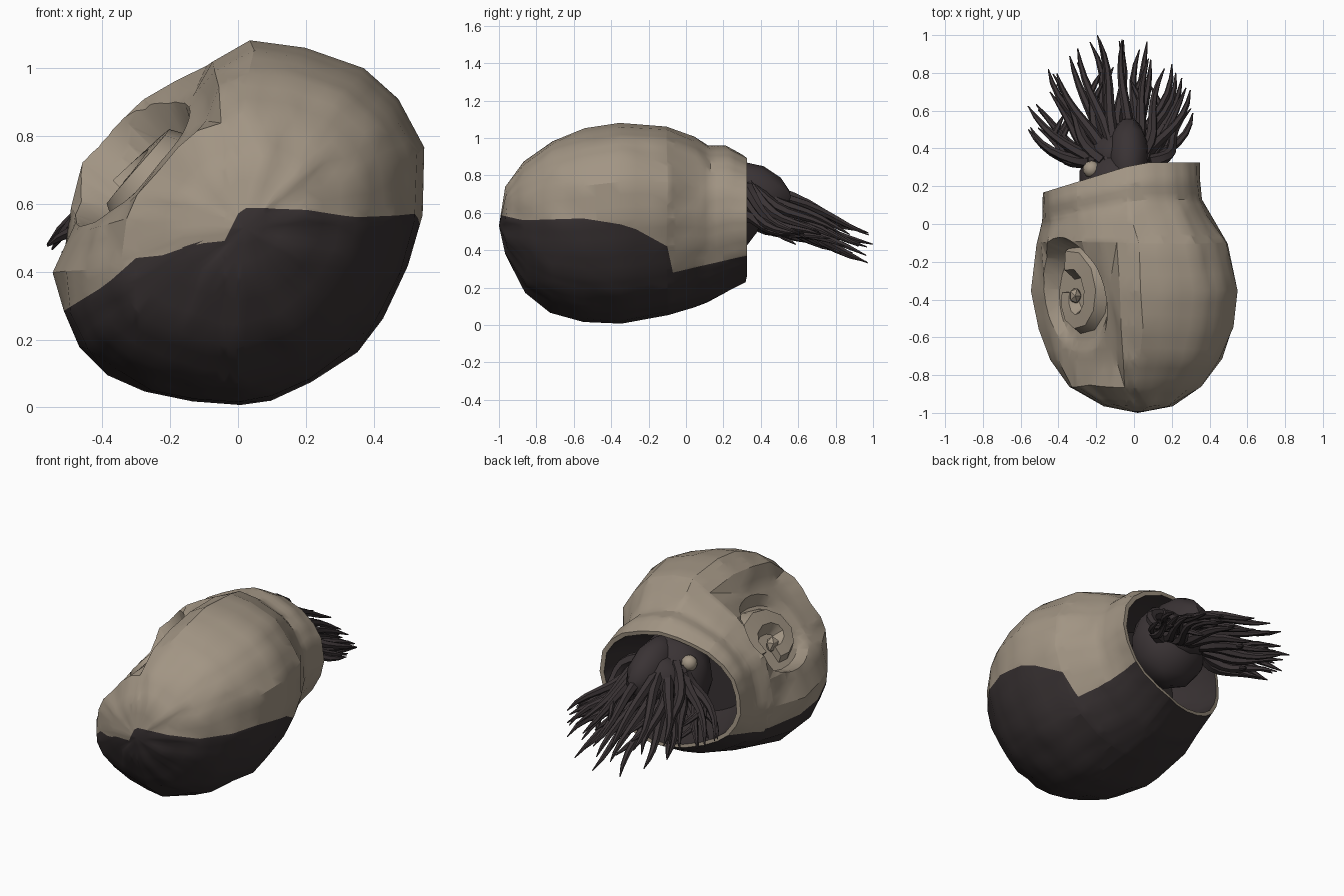
import bpy, bmesh, math, random
from mathutils import Vector, Matrix, Euler

random.seed(4)
if "Cube" in bpy.data.objects:
    bpy.data.objects.remove(bpy.data.objects["Cube"])


def material(name, rgb):
    m = bpy.data.materials.new(name)
    m.use_nodes = True
    m.diffuse_color = (*rgb, 1)
    bsdf = m.node_tree.nodes["Principled BSDF"]
    bsdf.inputs["Base Color"].default_value = (*rgb, 1)
    bsdf.inputs["Roughness"].default_value = 0.8
    return m


TAN = material("tan shell", (0.36, 0.30, 0.23))
DARK = material("dark shell", (0.038, 0.030, 0.031))
SKIN = material("dark skin", (0.042, 0.033, 0.035))


def finish(ob, *mats, angle=30):
    for m in mats:
        ob.data.materials.append(m)
    bpy.ops.object.select_all(action="DESELECT")
    ob.select_set(True)
    bpy.context.view_layer.objects.active = ob
    bpy.ops.object.shade_smooth_by_angle(angle=math.radians(angle))


def mesh_object(name, bm, *mats):
    me = bpy.data.meshes.new(name)
    bm.to_mesh(me)
    bm.free()
    ob = bpy.data.objects.new(name, me)
    bpy.context.collection.objects.link(ob)
    finish(ob, *mats)


def ball(name, centre, size, mat, tilt=0, detail=2):
    bm = bmesh.new()
    bmesh.ops.create_icosphere(bm, subdivisions=detail, radius=1)
    bm.transform(Matrix.LocRotScale(Vector(centre), Euler((tilt, 0, 0)), Vector(size)))
    mesh_object(name, bm, mat)


def tubes(name, paths, mat):
    """Tapered tubes; each path is a list of (point, radius)."""
    cu = bpy.data.curves.new(name, "CURVE")
    cu.dimensions = "3D"
    cu.bevel_depth = 1
    cu.bevel_resolution = 1
    cu.use_fill_caps = True
    for path in paths:
        sp = cu.splines.new("POLY")
        sp.points.add(len(path) - 1)
        for p, (co, r) in zip(sp.points, path):
            p.co = (*co, 1)
            p.radius = r
    ob = bpy.data.objects.new(name, cu)
    bpy.context.collection.objects.link(ob)
    bpy.ops.object.select_all(action="DESELECT")
    ob.select_set(True)
    bpy.context.view_layer.objects.active = ob
    bpy.ops.object.convert(target="MESH")
    finish(bpy.context.object, mat, angle=40)


def interp(t, table):
    if t <= table[0][0]:
        return table[0][1]
    for (a, va), (b, vb) in zip(table, table[1:]):
        if t <= b:
            return va + (vb - va) * (t - a) / (b - a)
    return table[-1][1]


# Shell: one tilted outline, fitted to the width and height of each ring
OUTLINE = [(0, 0), (.1, .02), (.21, .07), (.34, .16), (.42, .26), (.49, .41), (.54, .56),
           (.54, .77), (.47, .9), (.36, 1), (.19, 1.06), (.04, 1.08), (-.08, 1.02),
           (-.18, .96), (-.28, .91), (-.38, .82), (-.46, .71), (-.5, .57), (-.54, .4),
           (-.52, .28), (-.47, .17), (-.38, .1), (-.27, .05), (-.13, .01)]
# y, x low, x high, z low, z high, roundness, skew of the lip
RINGS = [(-.96, -.17, .2, .38, .74, .3, 0), (-.86, -.35, .35, .18, .88, .1, 0),
         (-.72, -.45, .46, .07, .99, 0, 0), (-.55, -.51, .52, .01, 1.05, 0, 0),
         (-.35, -.54, .545, 0, 1.08, 0, 0), (-.1, -.52, .49, .05, 1.06, .15, 0),
         (.05, -.49, .4, .1, 1.0, .35, .3), (.13, -.49, .36, .12, .96, .4, .6),
         (.23, -.49, .35, .17, .96, .45, .8), (.325, -.49, .35, .22, .91, .55, 1)]
# Axes of the coil: U and W span its flat side, V points out of it
U = Vector((.69, 0, .72)).normalized()
V = Vector((-.72, 0, .69)).normalized()
W = Vector((0, 1, 0))
HUB = U * .3 + W * -.38
FLANK = [(-.75, .65), (-.5, .69), (-.3, .74), (-.1, .84)]

bm = bmesh.new()
loops = []
for y, x0, x1, z0, z1, rnd, skew in RINGS:
    loop = []
    for px, pz in OUTLINE:
        p = Vector((px, pz - .54)) / .54
        p = p.lerp(p.normalized(), rnd)
        x = (x0 + x1) / 2 + p.x * (x1 - x0) / 2
        z = (z0 + z1) / 2 + p.y * (z1 - z0) / 2
        co = Vector((x, y - skew * .31 * max(0, .03 - x), z))
        flat = interp(y, FLANK) + .6 * max(0, abs(co.dot(U) - .3) - .25)
        co -= V * max(0, co.dot(V) - flat)
        if y < .1:
            co += Vector([random.uniform(-1, 1) for _ in range(3)]) * .008
            co.z = max(co.z, 0)
        loop.append(bm.verts.new(co))
    loops.append(loop)
n = len(OUTLINE)
for a, b in zip(loops, loops[1:]):
    for i in range(n):
        j = (i + 1) % n
        bm.faces.new((a[i], a[j], b[j], b[i]))
pole = bm.verts.new((.02, -1, .53))
for i in range(n):
    bm.faces.new((pole, loops[0][(i + 1) % n], loops[0][i]))
bmesh.ops.triangulate(bm, faces=bm.faces[:])
bmesh.ops.subdivide_edges(bm, edges=bm.edges[:], cuts=2, use_grid_fill=True)


def cut_along(height):
    """Cut a clean line into the faces where the height function is zero."""
    cuts = []
    for e in bm.edges[:]:
        a, b = e.verts
        ha, hb = height(a.co), height(b.co)
        if ha * hb < 0:
            cuts.append(bmesh.utils.edge_split(e, a, ha / (ha - hb))[1])
    bmesh.ops.connect_verts(bm, verts=cuts)
    bmesh.ops.triangulate(bm, faces=[f for f in bm.faces if len(f.verts) > 3])


# Sunken navel on the coiled side, with a clean edge
def navel(p):
    d = p - HUB
    return math.hypot(d.dot(U) / .24, d.dot(W) / .31) if p.dot(V) > .3 else 9


cut_along(lambda p: navel(p) - 1)
cut_along(lambda p: navel(p) - .8)
for v in bm.verts:
    drop = min(1, max(0, (1 - navel(v.co)) / .2))
    v.co -= V * max(0, v.co.dot(V) - .65) * drop

# Cut the two-tone border into the faces, after lining up edges at its steps
SIDE = [(-1, .59), (-.87, .56), (-.55, .57), (-.3, .53), (-.1, .42), (-.07, .28),
        (.1, .32), (.32, .37)]
FRONT = [(-.52, .28), (-.39, .36), (-.3, .44), (-.2, .45), (-.14, .48), (-.04, .49),
         (0, .57), (.04, .6)]


def above(p):
    return p.z - min(interp(p.y, SIDE), interp(p.x, FRONT))


for y in (-.1, -.07):
    cut_along(lambda p: p.y - y)
for x in (-.3, -.04, 0):
    cut_along(lambda p: p.x - x)
cut_along(above)
for f in bm.faces:
    f.material_index = 0 if above(f.calc_center_median()) > 0 else 1


# Lip and hollow inside
def step_in(edges, scale, shift, index):
    new = bmesh.ops.extrude_edge_only(bm, edges=edges)["geom"]
    verts = [g for g in new if isinstance(g, bmesh.types.BMVert)]
    c = sum((v.co for v in verts), Vector()) / len(verts)
    for v in verts:
        v.co = c + (v.co - c) * scale + W * shift
    for g in new:
        if isinstance(g, bmesh.types.BMFace):
            g.material_index = index
    return [e for e in bm.edges if e.is_boundary]


rim = [e for e in bm.edges if e.is_boundary]
rim = step_in(rim, .94, 0, 0)
rim = step_in(rim, .95, -.12, 1)
rim = step_in(rim, .75, -.16, 1)
for f in bmesh.ops.holes_fill(bm, edges=rim, sides=0)["faces"]:
    f.material_index = 1
bmesh.ops.recalc_face_normals(bm, faces=bm.faces[:])
mesh_object("shell", bm, TAN, DARK)

# Inner whorl coiling down into the navel
coil = []
for i in range(10):
    t = i / 9
    a = math.radians(110 - 300 * t)
    r = .15 - .07 * t
    coil.append((HUB + V * .64 + U * (r * math.cos(a) - .02)
                 + W * r * 1.3 * math.sin(a), .1 - .04 * t))
tubes("inner_whorl", [coil], TAN)
ball("navel_knob", HUB - U * .05 + V * .67, (.035, .045, .05), TAN, detail=1)

# Head, hood, arm crown and eye
ball("head", (-.07, .22, .63), (.23, .2, .25), SKIN)
ball("hood", (-.03, .36, .72), (.11, .22, .14), SKIN, tilt=-.4)
ball("arm_crown", (-.07, .36, .66), (.17, .14, .15), SKIN)
ball("eye_stalk", (-.19, .25, .75), (.06, .06, .06), SKIN)
ball("eye", (-.225, .29, .765), (.046, .046, .046), TAN)

# Fan of tapering, wavy tentacles in three layers, some with forked tips
paths = []
for layer, (count, root_z, tip_z) in enumerate([(11, .77, .5), (12, .7, .42), (10, .62, .33)]):
    for i in range(count):
        s = 2 * i / (count - 1) - 1
        a = math.radians(7 + 61 * s + random.uniform(-4, 4))
        length = (.675 - .16 * abs(s) ** 1.5) * random.uniform(.86, 1)
        root = Vector((-.07 - .15 * s, .33, root_z - .04 * abs(s)))
        tip = Vector((-.08 - math.sin(a) * length, .34 + math.cos(a) * length,
                      tip_z + (.48 - tip_z) * abs(s)))
        bend = random.uniform(-.035, .035)
        path = []
        for k in range(9):
            t = k / 8
            p = root.lerp(tip, t)
            p.x += bend * math.sin(t * 6)
            p.y -= .06 * abs(s) * math.sin(t * math.pi)
            p.z += .015 * math.sin(t * 7 + i)
            path.append((p, .034 * (1 - t) ** .6 + .003))
        paths.append(path)
        if i % 3 == layer:
            start = path[5][0]
            out = Vector((random.choice((-.05, .05)), .1, -.06))
            paths.append([(start, .018), (start + out * .6, .013), (start + out * 1.1, .003)])
tubes("tentacles", paths, SKIN)
